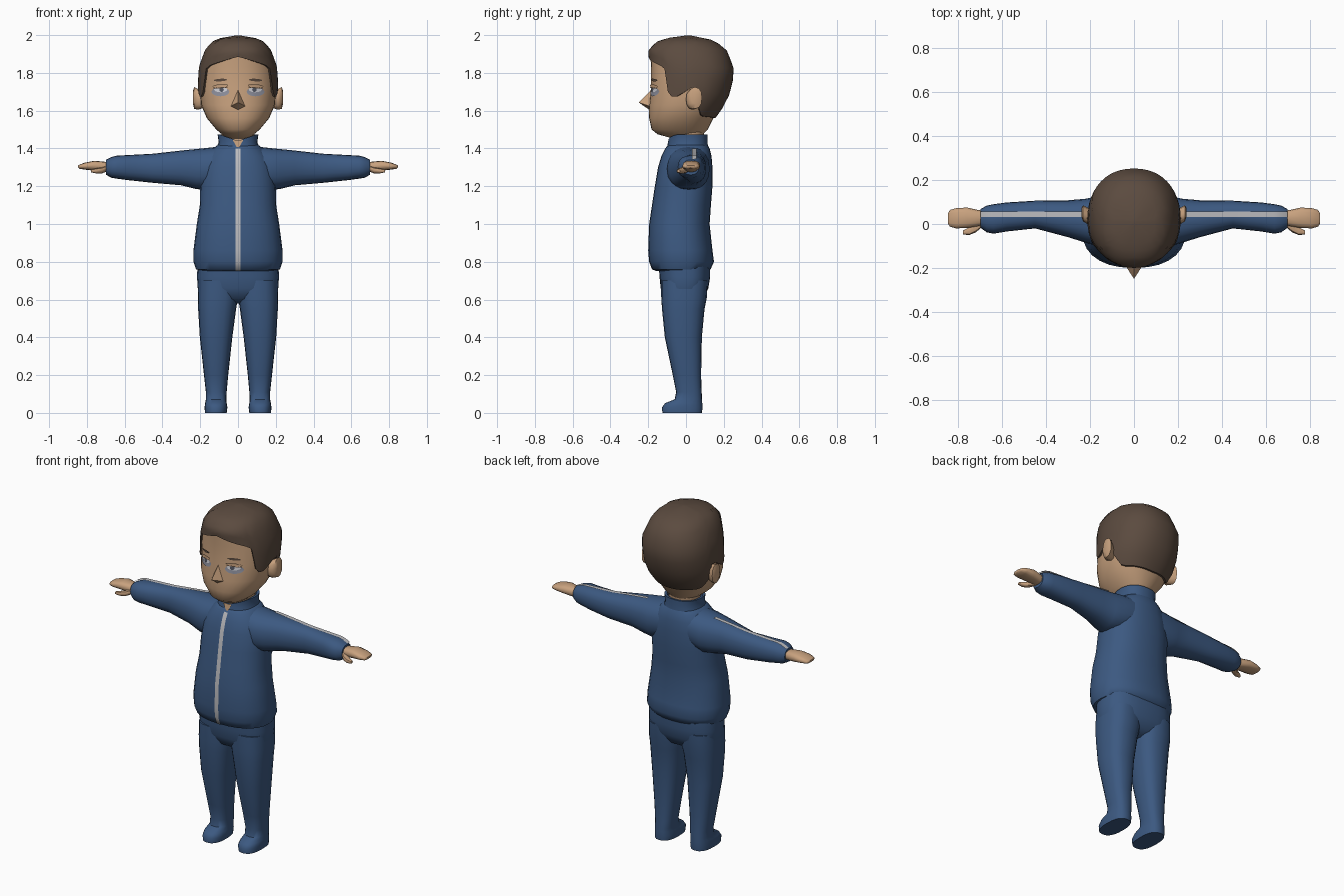
import bpy, bmesh, math
from mathutils import Vector

cube = bpy.data.objects.get("Cube")
if cube:
    bpy.data.objects.remove(cube, do_unlink=True)


def material(name, r, g, b):
    m = bpy.data.materials.new(name)
    m.use_nodes = True
    m.diffuse_color = (r, g, b, 1)
    node = m.node_tree.nodes["Principled BSDF"]
    node.inputs["Base Color"].default_value = (r, g, b, 1)
    node.inputs["Roughness"].default_value = 0.8
    return m


BLUE = material("tracksuit blue", 0.045, 0.1, 0.22)
SKIN = material("skin", 0.58, 0.36, 0.21)
HAIR = material("brown hair", 0.105, 0.07, 0.05)
STRIPE = material("pale grey stripe", 0.5, 0.5, 0.52)
WHITE = material("eye white", 0.62, 0.62, 0.66)
IRIS = material("dark iris", 0.08, 0.09, 0.12)
BAG = material("grey eye bag", 0.27, 0.28, 0.34)


def build(name, verts, faces, mat, angle=50):
    """Make one smooth-shaded object with outward normals."""
    bm = bmesh.new()
    vs = [bm.verts.new(v) for v in verts]
    for f in faces:
        bm.faces.new([vs[i] for i in f])
    bmesh.ops.recalc_face_normals(bm, faces=bm.faces)
    mesh = bpy.data.meshes.new(name)
    bm.to_mesh(mesh)
    bm.free()
    mesh.materials.append(mat)
    obj = bpy.data.objects.new(name, mesh)
    bpy.context.collection.objects.link(obj)
    bpy.ops.object.select_all(action='DESELECT')
    obj.select_set(True)
    bpy.context.view_layer.objects.active = obj
    bpy.ops.object.shade_smooth_by_angle(angle=math.radians(angle))
    return obj


def oval(a, u0, u1, v0, v1, power):
    """Point on a rounded-box outline; angle 0 points to the low v side."""
    s, c = math.sin(a), -math.cos(a)
    u = math.copysign(abs(s) ** (2 / power), s)
    v = math.copysign(abs(c) ** (2 / power), c)
    return (u0 + u1 + u * (u1 - u0)) / 2, (v0 + v1 + v * (v1 - v0)) / 2


def grid_faces(rows, n, caps=True):
    faces = [(r * n + i, r * n + (i + 1) % n, (r + 1) * n + (i + 1) % n, (r + 1) * n + i)
             for r in range(rows - 1) for i in range(n)]
    if caps:
        faces += [tuple(range(n)), tuple(range((rows - 1) * n, rows * n))]
    return faces


def loft(name, rings, mat, axis="z", side=1, n=20, power=2.3):
    """Skin rings (position, u low, u high, v low, v high) along an axis."""
    verts = []
    for p, *box in rings:
        for i in range(n):
            u, v = oval(math.tau * i / n, *box, power)
            verts.append((side * u, v, p) if axis == "z" else (side * p, u, v))
    return build(name, verts, grid_faces(len(rings), n), mat)


def ribbon(name, edges, mat):
    """Thin strip through pairs of points."""
    verts = [p for pair in edges for p in pair]
    faces = [(2 * i, 2 * i + 1, 2 * i + 3, 2 * i + 2) for i in range(len(edges) - 1)]
    return build(name, verts, faces, mat)


def lerp(table, x):
    """Linear lookup in rows keyed by their first value."""
    x = min(max(x, table[0][0]), table[-1][0])
    for a, b in zip(table, table[1:]):
        if x <= b[0]:
            t = (x - a[0]) / (b[0] - a[0])
            return [p + (q - p) * t for p, q in zip(a, b)][1:]


def symmetric(rows):
    return [(z, -w, w, f, b) for z, w, f, b in rows]


# Jacket body, with a zip down the front
body = [(0.75, 0.19, -0.155, 0.11), (0.76, 0.222, -0.18, 0.13), (0.80, 0.236, -0.195, 0.148),
        (0.86, 0.236, -0.2, 0.14), (1.0, 0.218, -0.195, 0.125), (1.1, 0.202, -0.18, 0.132),
        (1.2, 0.2, -0.165, 0.14), (1.3, 0.19, -0.148, 0.14), (1.36, 0.165, -0.13, 0.135),
        (1.40, 0.13, -0.11, 0.125), (1.425, 0.1, -0.09, 0.11)]
loft("jacket_body", symmetric(body), BLUE, n=28)
ribbon("front_zip", [((-0.012, f - 0.004, z), (0.012, f - 0.004, z)) for z, w, f, b in body[:-1]], STRIPE)

# Standing collar, dipped at the front
collar = loft("collar", symmetric([(1.385, 0.125, -0.105, 0.12), (1.43, 0.102, -0.096, 0.114),
                                   (1.475, 0.108, -0.094, 0.114), (1.473, 0.094, -0.08, 0.1),
                                   (1.44, 0.085, -0.07, 0.09)]), BLUE, n=28)
for v in collar.data.vertices:
    if v.co.z > 1.435 and v.co.y < -0.03:
        v.co.z -= 0.035 * max(0, 1 - abs(v.co.x) / 0.1)
build("neck_opening", [(-0.028, -0.1, 1.445), (0.028, -0.1, 1.445), (0, -0.106, 1.395)], [(0, 1, 2)], SKIN)
loft("neck", symmetric([(1.40, 0.08, -0.065, 0.085), (1.52, 0.09, -0.07, 0.1)]), SKIN)

# Trousers: hips, then mirrored legs that end in feet
loft("hips", symmetric([(0.58, 0.1, -0.06, 0.04), (0.605, 0.195, -0.11, 0.09),
                        (0.66, 0.213, -0.134, 0.118), (0.72, 0.217, -0.14, 0.128),
                        (0.79, 0.214, -0.145, 0.128)]), BLUE, n=28, power=2.6)
leg = [(0, 0.06, 0.175, -0.125, 0.085), (0.03, 0.056, 0.177, -0.127, 0.087),
       (0.052, 0.06, 0.174, -0.11, 0.086), (0.072, 0.062, 0.17, -0.06, 0.085),
       (0.11, 0.06, 0.17, -0.052, 0.083), (0.2, 0.052, 0.18, -0.07, 0.08),
       (0.4, 0.03, 0.202, -0.112, 0.084), (0.55, 0.01, 0.211, -0.127, 0.098),
       (0.61, 0, 0.213, -0.131, 0.11), (0.7, -0.002, 0.21, -0.132, 0.115)]

# Sleeves with a stripe along the top, and hands
sleeve = [(0.08, -0.1, 0.125, 1.2, 1.412), (0.17, -0.1, 0.125, 1.18, 1.402),
          (0.22, -0.085, 0.115, 1.185, 1.397), (0.3, -0.06, 0.108, 1.205, 1.389),
          (0.45, -0.02, 0.106, 1.218, 1.372), (0.58, -0.034, 0.098, 1.232, 1.365),
          (0.64, -0.044, 0.09, 1.24, 1.362), (0.67, -0.038, 0.084, 1.245, 1.355),
          (0.698, -0.018, 0.068, 1.26, 1.34)]
hand = [(0.66, 0, 0.055, 1.28, 1.325), (0.71, -0.01, 0.064, 1.275, 1.33),
        (0.76, -0.018, 0.075, 1.282, 1.335), (0.81, -0.02, 0.072, 1.288, 1.325),
        (0.838, -0.012, 0.064, 1.292, 1.315), (0.846, 0.0, 0.05, 1.298, 1.31)]
thumb = [(0.69, -0.012, 0.025, 1.28, 1.31), (0.72, -0.038, 0.01, 1.268, 1.3),
         (0.75, -0.05, -0.015, 1.268, 1.295), (0.778, -0.048, -0.03, 1.273, 1.288)]

# Head outline: height, half width, front, back
HEAD = [(1.45, 0.055, -0.06, 0.07), (1.475, 0.085, -0.15, 0.09), (1.5, 0.115, -0.182, 0.115),
        (1.56, 0.165, -0.195, 0.145), (1.63, 0.195, -0.195, 0.195), (1.72, 0.203, -0.185, 0.235),
        (1.83, 0.198, -0.185, 0.243), (1.92, 0.165, -0.19, 0.205), (1.965, 0.13, -0.145, 0.15),
        (1.985, 0.08, -0.085, 0.1), (1.998, 0.002, 0.01, 0.014)]
POWER = 2.2


def head_point(a, z, grow):
    w, f, b = lerp(HEAD, z)
    x, y = oval(a, -w - grow, w + grow, f - grow, b + grow, POWER)
    return x, y, z


def face_y(x, z):
    w, f, b = lerp(HEAD, z)
    return (f + b) / 2 - (b - f) / 2 * (1 - abs(x / w) ** POWER) ** (1 / POWER)


skull = HEAD[:7] + [(1.895, *lerp(HEAD, 1.895))]
loft("head", symmetric(skull), SKIN, n=32, power=POWER)

# Hair cap: hairline height by angle round the head, from front to back
HAIRLINE = [(0, 1.885), (40, 1.845), (52, 1.83), (60, 1.7), (66, 1.675), (80, 1.675), (86, 1.72),
            (98, 1.72), (106, 1.625), (122, 1.57), (180, 1.56)]
COLS = 48
steps = [0, 0, 0.12, 0.28, 0.45, 0.6, 0.72, 0.82, 0.9, 0.95, 1]
hair = []
for row, t in enumerate(steps):
    for i in range(COLS):
        deg = 360 * i / COLS
        low = lerp(HAIRLINE, min(deg, 360 - deg))[0]
        hair.append(head_point(math.radians(deg), low + (1.998 - low) * t, 0.01 if row else -0.01))
build("hair", hair, grid_faces(len(steps), COLS, caps=False) + [tuple(range(len(hair) - COLS, len(hair)))], HAIR)

# Nose wedge
build("nose", [(0, -0.18, 1.715), (-0.045, -0.18, 1.62), (0, -0.18, 1.595), (0.045, -0.18, 1.62),
               (0, -0.25, 1.643)],
      [(0, 1, 4), (1, 2, 4), (2, 3, 4), (3, 0, 4), (0, 3, 2, 1)], SKIN)


def face_patch(name, cx, cz, w, h, mat, lift, tilt=0, n=12):
    """Thin oval plate that follows the face."""
    pts = [(cx, cz)]
    for i in range(n):
        a = math.tau * i / n
        dx = w / 2 * math.cos(a)
        pts.append((cx + dx, cz + h / 2 * math.sin(a) + tilt * dx))
    verts = [(x, face_y(x, z) - lift, z) for x, z in pts]
    build(name, verts, [(0, i + 1, (i + 1) % n + 1) for i in range(n)], mat)


# Mirrored limbs, ears and eyes
for label, s in (("left", 1), ("right", -1)):
    loft(label + "_leg", leg, BLUE, side=s, power=2.5)
    loft(label + "_sleeve", sleeve, BLUE, axis="x", side=s)
    ribbon(label + "_sleeve_stripe",
           [((s * x, 0.032, top + 0.004), (s * x, 0.056, top + 0.004))
            for x, f, b, low, top in sleeve[2:]], STRIPE)
    loft(label + "_hand", hand, SKIN, axis="x", side=s, n=12, power=2.6)
    loft(label + "_thumb", thumb, SKIN, axis="x", side=s, n=8)
    ear = loft(label + "_ear", [(0.18, 0.0, 0.06, 1.615, 1.7), (0.212, 0.0, 0.075, 1.605, 1.715),
                                (0.232, 0.012, 0.085, 1.61, 1.725), (0.238, 0.03, 0.075, 1.635, 1.705)],
               SKIN, axis="x", side=s, n=12)
    face_patch(label + "_eye_bag", s * 0.093, 1.7, 0.095, 0.048, BAG, 0.004)
    face_patch(label + "_eye", s * 0.092, 1.712, 0.07, 0.03, WHITE, 0.006)
    face_patch(label + "_iris", s * 0.087, 1.711, 0.024, 0.024, IRIS, 0.008)
    face_patch(label + "_eyelid", s * 0.093, 1.73, 0.085, 0.02, SKIN, 0.0095, -s * 0.08)
    face_patch(label + "_lash", s * 0.093, 1.721, 0.078, 0.006, HAIR, 0.0098, -s * 0.08)
    face_patch(label + "_eyebrow", s * 0.093, 1.762, 0.07, 0.014, HAIR, 0.006, -s * 0.06)
